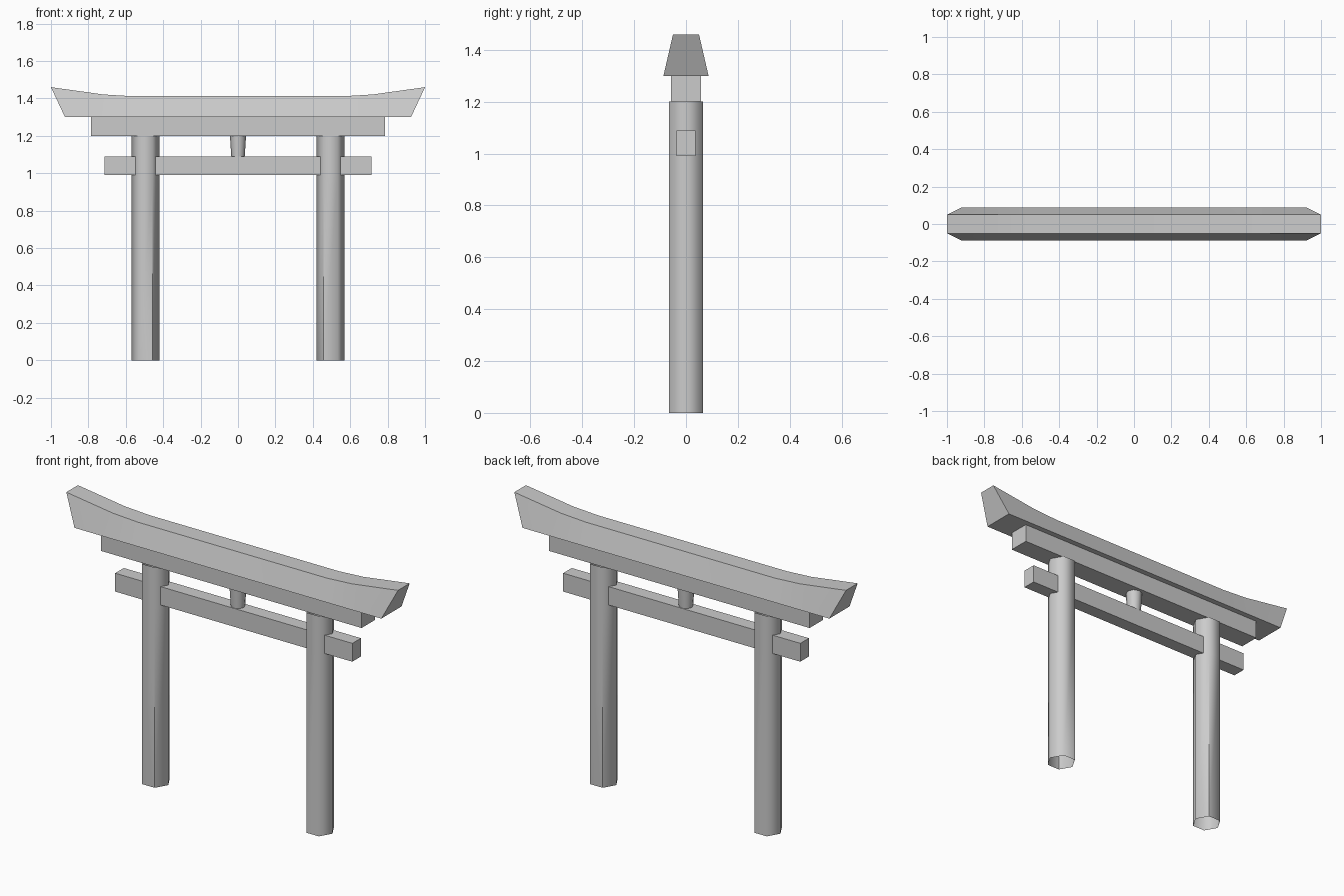
import bpy, bmesh, math

cube = bpy.data.objects.get("Cube")
if cube:
    bpy.data.objects.remove(cube, do_unlink=True)

GREY = (0.6, 0.6, 0.6, 1)
grey = bpy.data.materials.new("plain_grey")
grey.use_nodes = True
grey.diffuse_color = GREY
grey.node_tree.nodes["Principled BSDF"].inputs["Base Color"].default_value = GREY


def finish(bm, name, smooth=False):
    bmesh.ops.recalc_face_normals(bm, faces=bm.faces)
    for f in bm.faces:
        f.smooth = smooth
    mesh = bpy.data.meshes.new(name)
    bm.to_mesh(mesh)
    bm.free()
    mesh.materials.append(grey)
    obj = bpy.data.objects.new(name, mesh)
    bpy.context.collection.objects.link(obj)
    return obj


def loft(bm, rings, cap_start=True, cap_end=True):
    loops = [[bm.verts.new(p) for p in ring] for ring in rings]
    for a, b in zip(loops, loops[1:]):
        for i in range(len(a)):
            j = (i + 1) % len(a)
            bm.faces.new((a[i], a[j], b[j], b[i]))
    if cap_start:
        bm.faces.new(loops[0][::-1])
    if cap_end:
        bm.faces.new(loops[-1])


def ring(cx, z, r, sides, turn=0.0):
    return [(cx + r * math.cos(turn + math.tau * i / sides),
             r * math.sin(turn + math.tau * i / sides), z) for i in range(sides)]


def beam(name, half_x, half_y, z0, z1):
    bm = bmesh.new()
    loft(bm, [[(x, -half_y, z0), (x, half_y, z0), (x, half_y, z1), (x, -half_y, z1)]
              for x in (-half_x, half_x)])
    return finish(bm, name)


# Horizontal beams
beam("tie_beam", 0.715, 0.037, 0.99, 1.09)
beam("upper_beam", 0.785, 0.057, 1.2, 1.3)

# Hexagonal pillars, open underneath, crisp towards the opening below the tie beam
PILLAR_X, PILLAR_R = 0.495, 0.075
for side, name in ((1, "left_pillar"), (-1, "right_pillar")):
    bm = bmesh.new()
    cx = side * PILLAR_X
    loft(bm, [ring(cx, z, PILLAR_R, 6) for z in (0, 0.99, 1.09, 1.2)],
         cap_start=False, cap_end=False)
    for e in bm.edges:
        a, b = (v.co for v in e.verts)
        inner = (a.x - cx) * side < -0.01 and abs(a.y) > 0.01
        if inner and abs(a.z - b.z) > 0.1 and max(a.z, b.z) < 1.0:
            e.smooth = False
    finish(bm, name, smooth=True)

# Small tapered strut between the beams
bm = bmesh.new()
loft(bm, [ring(0, 1.09, 0.036, 8), ring(0, 1.2, 0.043, 8)], False, False)
finish(bm, "centre_strut", smooth=True)

# Roof lintel: sloping sides, flat underside, top sweeping up at the ends
half = [(0.57, 0.57, 1.412), (0.72, 0.72, 1.421), (0.925, 1.0, 1.46)]
stations = [(-b, -t, z) for b, t, z in reversed(half)] + half
bm = bmesh.new()
loft(bm, [[(b, -0.087, 1.3), (b, 0.087, 1.3), (t, 0.05, z), (t, -0.05, z)]
          for b, t, z in stations])
roof = finish(bm, "roof_lintel")
bpy.ops.object.select_all(action='DESELECT')
roof.select_set(True)
bpy.context.view_layer.objects.active = roof
bpy.ops.object.shade_smooth_by_angle(angle=math.radians(30))
